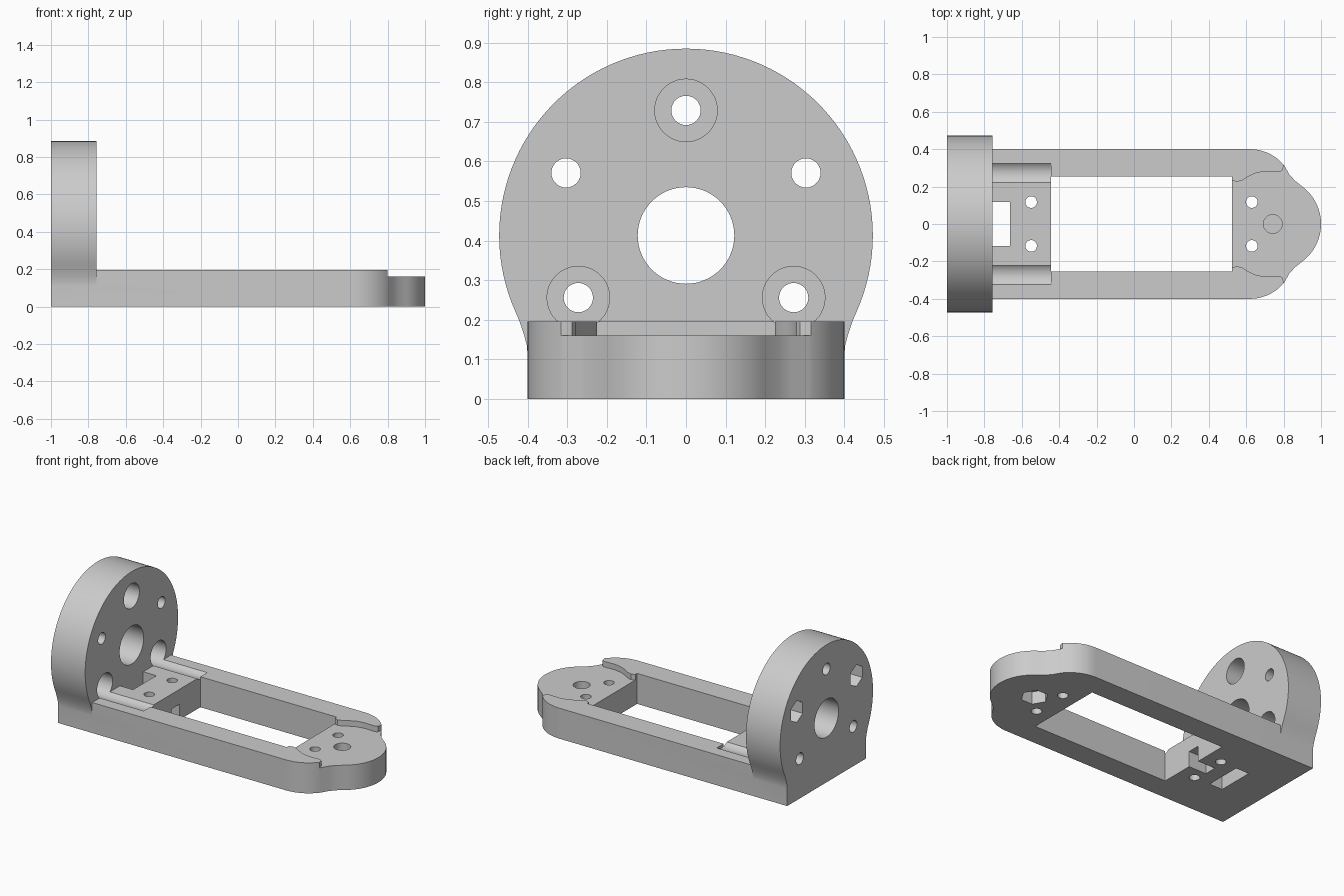
import bpy
import bmesh
from math import cos, sin, radians
from mathutils import Vector

default = bpy.data.objects.get("Cube")
if default:
    bpy.data.objects.remove(default, do_unlink=True)

FACE_X = -0.757      # front face of the round plate
DECK_X = -0.445      # end of the short deck
TOP = 0.196          # height of the rails
AXIS_Z = 0.413       # centre height of the round plate

grey = bpy.data.materials.new("plain grey")
grey.use_nodes = True
grey.diffuse_color = (0.6, 0.6, 0.6, 1)
grey.node_tree.nodes["Principled BSDF"].inputs["Base Color"].default_value = (0.6, 0.6, 0.6, 1)


def arc(cx, cy, r, start, end, n):
    angles = [radians(start + (end - start) * i / n) for i in range(n + 1)]
    return [(cx + r * cos(a), cy + r * sin(a)) for a in angles]


def circle(cx, cy, r, n=48, turn=0):
    return arc(cx, cy, r, turn, turn + 360, n)[:-1]


def rect(x0, x1, y0, y1):
    return [(x0, y0), (x1, y0), (x1, y1), (x0, y1)]


def prism(name, points, axis, low, high):
    """Extrude a flat profile along x (profile in yz) or z (profile in xy)."""
    place = (lambda p: (low, p[0], p[1])) if axis == "x" else (lambda p: (p[0], p[1], low))
    shift = Vector((high - low, 0, 0)) if axis == "x" else Vector((0, 0, high - low))
    bm = bmesh.new()
    face = bm.faces.new([bm.verts.new(place(p)) for p in points])
    out = bmesh.ops.extrude_face_region(bm, geom=[face])["geom"]
    bmesh.ops.translate(bm, vec=shift, verts=[v for v in out if isinstance(v, bmesh.types.BMVert)])
    bmesh.ops.recalc_face_normals(bm, faces=bm.faces)
    mesh = bpy.data.meshes.new(name)
    bm.to_mesh(mesh)
    bm.free()
    mesh.materials.append(grey)
    obj = bpy.data.objects.new(name, mesh)
    bpy.context.collection.objects.link(obj)
    return obj


def combine(target, other, operation):
    mod = target.modifiers.new(operation, "BOOLEAN")
    mod.operation = operation
    mod.solver = "EXACT"
    mod.object = other
    bpy.context.view_layer.objects.active = target
    bpy.ops.object.modifier_apply(modifier=mod.name)
    bpy.data.objects.remove(other, do_unlink=True)


def cut(target, points, axis, low, high):
    combine(target, prism("cutter", points, axis, low, high), "DIFFERENCE")


def mirrored(half):
    """Close a half outline by reflecting it across the first axis."""
    return half + [(x, -y) for x, y in reversed(half)]


# Base frame with rounded shoulders and a rounded nose
shoulder = [(-0.9, 0.4)] + arc(0.62, 0.165, 0.235, 90, 38, 14)
nose = [(0.83, 0.266), (0.86, 0.232)] + arc(0.75, 0, 0.25, 53, 2, 16)
bracket = prism("bracket", mirrored(shoulder + nose), "z", 0, TOP)

# Lowered nose platform with curved shoulders
recess = [(0.5, 0.24), (0.53, 0.233), (0.55, 0.225), (0.58, 0.234), (0.61, 0.253),
          (0.65, 0.272), (0.7, 0.282), (0.78, 0.279), (0.795, 0.288), (0.8, 0.31),
          (0.8, 0.5), (1.1, 0.5)]
cut(bracket, mirrored(recess), "z", 0.16, 0.3)

# Long window
cut(bracket, rect(DECK_X, 0.525, -0.253, 0.253), "z", -0.1, 0.3)

# Round upright plate flaring into the base
flare = [(0.42, 0.195), (0.41, 0.165), (0.402, 0.135), (0.4, 0.11), (0.4, 0)]
outline = (arc(0, AXIS_Z, 0.472, -24, 204, 76)
           + [(-y, z) for y, z in flare] + flare[::-1])
combine(bracket, prism("upright_plate", outline, "x", -1, FACE_X), "UNION")

# Centre bore, and screw holes with counterbores that also groove the deck
cut(bracket, circle(0, AXIS_Z, 0.122, 64), "x", -1.1, -0.6)
for y, z in ((0, 0.729), (0.272, 0.256), (-0.272, 0.256)):
    cut(bracket, circle(y, z, 0.079), "x", FACE_X - 0.12, DECK_X)
    cut(bracket, circle(y, z, 0.037, 32), "x", -1.1, -0.8)

# Side holes with hexagonal nut pockets at the back
for y in (-0.303, 0.303):
    cut(bracket, circle(y, 0.571, 0.037, 32), "x", -1.1, -0.6)
    cut(bracket, circle(y, 0.571, 0.07, 6, 30), "x", -1.1, -0.9)

# Deck slot and underside channel
cut(bracket, rect(FACE_X, -0.664, -0.118, 0.118), "z", -0.1, 0.3)
cut(bracket, [(-0.4, -0.04), (-0.4, 0.04), (-0.57, 0.04), (-0.57, -0.04)], "z", -0.1, 0.1)

# Vertical mounting holes in the deck and nose
for x in (-0.55, 0.63):
    for y in (-0.117, 0.117):
        cut(bracket, circle(x, y, 0.031, 32), "z", -0.1, 0.3)

# Blind nose hole above, hexagonal pocket below
cut(bracket, circle(0.742, 0, 0.05, 32), "z", 0.1, 0.3)
cut(bracket, circle(0.742, 0, 0.08, 6), "z", -0.1, 0.08)

bpy.ops.object.select_all(action="DESELECT")
bracket.select_set(True)
bpy.context.view_layer.objects.active = bracket
bpy.ops.object.shade_smooth_by_angle(angle=radians(30))
